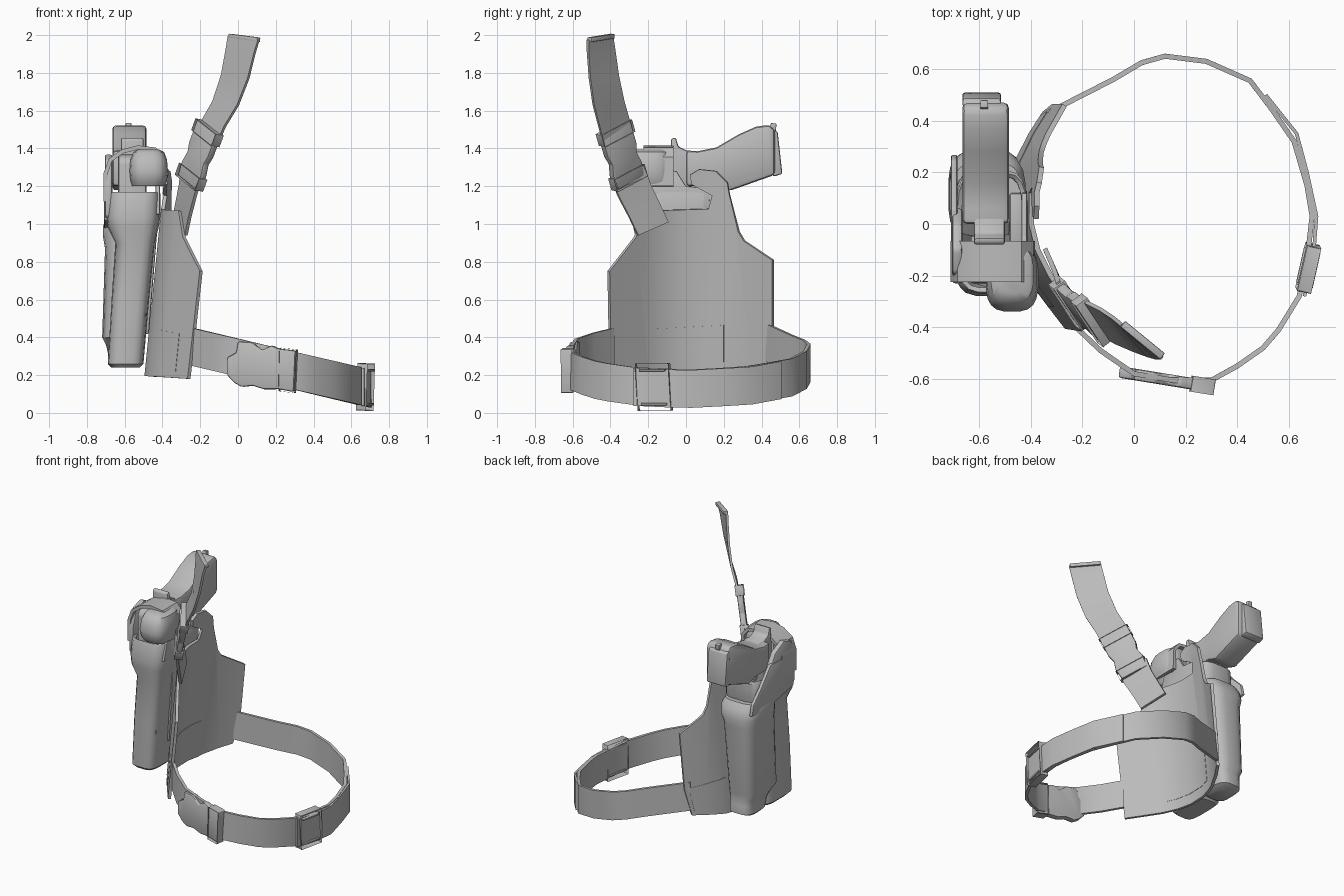
import bpy, bmesh, math
from mathutils import Vector

grey = bpy.data.materials.new("grey")
grey.diffuse_color = (0.5, 0.5, 0.5, 1)


def finish(name, bm, bevel=0, solid=0, offset=0):
    bmesh.ops.recalc_face_normals(bm, faces=bm.faces[:])
    me = bpy.data.meshes.new(name)
    bm.to_mesh(me)
    bm.free()
    me.materials.append(grey)
    ob = bpy.data.objects.new(name, me)
    bpy.context.collection.objects.link(ob)
    if solid:
        m = ob.modifiers.new("thickness", 'SOLIDIFY')
        m.thickness, m.offset = solid, offset
    if bevel:
        m = ob.modifiers.new("soft_edges", 'BEVEL')
        m.width, m.segments, m.limit_method = bevel, 2, 'ANGLE'
    return ob


def prism(name, outline, origin, u, v, thick, bevel=0.008, rim=0):
    """Extrude a 2D outline lying in the u/v plane; rim leaves only a frame."""
    o, u, v = Vector(origin), Vector(u), Vector(v)
    n = u.cross(v).normalized()
    bm = bmesh.new()
    f = bm.faces.new([bm.verts.new(o + u * a + v * b - n * thick / 2) for a, b in outline])
    if rim:
        bmesh.ops.inset_region(bm, faces=[f], thickness=rim, use_boundary=True,
                               use_even_offset=True)
        bmesh.ops.delete(bm, geom=[f], context='FACES')
    ext = bmesh.ops.extrude_face_region(bm, geom=bm.faces[:])
    bmesh.ops.translate(bm, vec=n * thick,
                        verts=[g for g in ext['geom'] if isinstance(g, bmesh.types.BMVert)])
    return finish(name, bm, bevel)


def side(name, outline, x, thick, bevel=0.01, lean=0.0):
    """Prism whose outline is given in y, z."""
    return prism(name, outline, (x, 0, 0), (0, 1, 0), (lean, 0, 1), thick, bevel)


def ribbon(name, rows, thick):
    """Strap through (centre, half-width vector) rows."""
    bm = bmesh.new()
    vs = [[bm.verts.new(Vector(c) + Vector(w) * s) for s in (-1, 1)] for c, w in rows]
    for a, b in zip(vs, vs[1:]):
        bm.faces.new((a[0], a[1], b[1], b[0]))
    return finish(name, bm, 0, thick)


def loft(name, rings, power, solid=0, n=20):
    """Rounded-box sections (z, x0, x1, y0, y1), closed at the first; solid makes an open shell."""
    bm, loops = bmesh.new(), []
    for z, x0, x1, y0, y1 in rings:
        loop = []
        for i in range(n):
            t = math.tau * (i + 0.5) / n
            c, s = math.cos(t), math.sin(t)
            px = math.copysign(abs(c) ** power, c)
            py = math.copysign(abs(s) ** power, s)
            loop.append(bm.verts.new(((x0 + x1) / 2 + px * (x1 - x0) / 2,
                                      (y0 + y1) / 2 + py * (y1 - y0) / 2, z)))
        loops.append(loop)
    for a, b in zip(loops, loops[1:]):
        for i in range(n):
            j = (i + 1) % n
            bm.faces.new((a[i], a[j], b[j], b[i]))
    bm.faces.new(loops[0])
    if not solid:
        bm.faces.new(loops[-1])
    return finish(name, bm, 0, solid, -1)


def box(w, h):
    return [(-w / 2, -h / 2), (w / 2, -h / 2), (w / 2, h / 2), (-w / 2, h / 2)]


# Curve of the leg panel: x for each y, leaning slightly with height
CURVE = [(-0.41, -0.195), (-0.3, -0.28), (-0.2, -0.355), (-0.1, -0.405), (0.0, -0.43),
         (0.12, -0.43), (0.24, -0.40), (0.35, -0.345), (0.46, -0.275)]


def panel_x(y, z):
    y = min(max(y, -0.41), 0.46)
    for (a, xa), (b, xb) in zip(CURVE, CURVE[1:]):
        if y <= b:
            return xa + (xb - xa) * (y - a) / (b - a) + 0.1 * (z - 0.75)


def sheet(name, outline, shift, thick):
    bm = bmesh.new()
    bm.faces.new([bm.verts.new((0, y, z)) for y, z in outline])
    for y, _ in CURVE[1:-1]:
        bmesh.ops.bisect_plane(bm, geom=bm.verts[:] + bm.edges[:] + bm.faces[:],
                               plane_co=(0, y, 0), plane_no=(0, 1, 0))
    for v in bm.verts:
        v.co.x = panel_x(v.co.y, v.co.z) + shift
    return finish(name, bm, 0, thick)


# Leg panel with stitched patches
sheet("leg_panel", [(-0.40, 0.18), (-0.41, 0.75), (-0.27, 0.93), (-0.22, 1.07), (0.12, 1.08),
                    (0.14, 1.15), (0.03, 1.21), (0.02, 1.26), (0.07, 1.29), (0.16, 1.28),
                    (0.22, 1.22), (0.23, 1.16), (0.28, 0.96), (0.31, 0.91), (0.46, 0.81),
                    (0.46, 0.42), (0.43, 0.24), (0.2, 0.2), (-0.2, 0.19)], 0, 0.02)
sheet("front_patch", [(-0.32, 0.22), (-0.32, 0.42), (-0.17, 0.44), (-0.17, 0.24)], -0.011, 0.006)
sheet("back_patch", [(0.42, 0.26), (0.44, 0.43), (0.2, 0.45), (0.2, 0.24)], -0.011, 0.006)
sheet("inner_patch", [(-0.16, 0.26), (0.2, 0.27), (0.2, 0.465), (-0.16, 0.445)], 0.010, 0.005)

# Leg belt, sloping down away from the panel
PATH = [(-0.335, 0.43), (-0.08, 0.56), (0.03, 0.625), (0.12, 0.65), (0.28, 0.63),
        (0.45, 0.555), (0.53, 0.45), (0.62, 0.32), (0.67, 0.15), (0.69, 0.03), (0.675, -0.1),
        (0.64, -0.28), (0.56, -0.41), (0.5, -0.48), (0.4, -0.55), (0.3, -0.605), (0.15, -0.605),
        (0.0, -0.58), (-0.13, -0.49), (-0.24, -0.385)]


def belt_row(x, y):
    return (x, y, 0.34 - 0.235 * (x + 0.2)), (0, 0, 0.1)


ribbon("leg_belt", [belt_row(x, y) for x, y in PATH], 0.02)
ribbon("belt_tail", [belt_row(x, y) for x, y in
                     [(0.51, 0.5), (0.63, 0.35), (0.67, 0.2), (0.707, 0.03), (0.697, -0.1),
                      (0.66, -0.28)]], 0.014)

# Belt slider: frame with cross bars
SU, SV = Vector((0.22, 0.975, 0)), Vector((0.03, -0.06, 1))
SO = Vector((0.675, -0.17, 0.137))
prism("belt_slider", box(0.18, 0.25), SO, SU, SV, 0.055, 0.008, 0.022)
for s in (-1, 1):
    prism("slider_bar", box(0.14, 0.012), SO + SV * 0.09 * s, SU, SV, 0.06, 0.003)

# Side release buckle on the belt
BU, BV = Vector((0.985, -0.16, -0.06)), Vector((0, 0, 1))
BO = (0.14, -0.605, 0.24)
prism("belt_buckle", [(-0.2, -0.05), (-0.16, -0.09), (-0.12, -0.11), (-0.06, -0.10),
                      (0.0, -0.115), (0.08, -0.11), (0.16, -0.12), (0.17, 0.10), (0.08, 0.105),
                      (0.04, 0.12), (-0.01, 0.09), (-0.06, 0.13), (-0.14, 0.13), (-0.15, 0.07),
                      (-0.2, 0.04)], BO, BU, BV, 0.045, 0.01)
prism("belt_buckle_frame", [(0.08, -0.12), (0.165, -0.125), (0.175, 0.105), (0.085, 0.11)],
      BO, BU, BV, 0.062, 0.005, 0.018)

# Hanging strap, upper and lower parts
ribbon("upper_strap", [((0.03, -0.455, 1.985), (0.08, -0.065, -0.01)),
                       ((0.015, -0.45, 1.92), (0.075, -0.07, -0.01)),
                       ((-0.015, -0.435, 1.78), (0.07, -0.075, -0.01)),
                       ((-0.065, -0.41, 1.64), (0.065, -0.08, -0.01)),
                       ((-0.13, -0.38, 1.53), (0.06, -0.08, -0.015)),
                       ((-0.18, -0.35, 1.42), (0.06, -0.08, -0.02))], 0.015)
prism("strap_end_fold", box(0.2, 0.025), (0.033, -0.45, 1.985), (0.77, -0.63, -0.1),
      (0.08, 0, 1), 0.03, 0.005)
ribbon("lower_strap", [((-0.245, -0.31, 1.28), (0.05, -0.085, -0.03)),
                       ((-0.265, -0.275, 1.18), (0.04, -0.085, -0.03)),
                       ((-0.29, -0.22, 1.07), (0.035, -0.08, -0.035)),
                       ((-0.31, -0.175, 0.975), (0.035, -0.08, -0.035))], 0.018)

# Buckle on the hanging strap
TV = Vector((0.34, -0.26, 0.92)).normalized()
TU = Vector((0.58, -0.8, -0.1))
TU = (TU - TV * TU.dot(TV)).normalized()
TO = (-0.205, -0.34, 1.365)
prism("strap_buckle", [(-0.09, -0.16), (0.09, -0.16), (0.1, -0.08), (0.085, -0.02), (0.1, 0.03),
                       (0.1, 0.16), (-0.1, 0.16), (-0.1, 0.03), (-0.085, -0.02), (-0.1, -0.08)],
      TO, TU, TV, 0.04, 0.008)
for name, d in (("strap_buckle_top_frame", 0.13), ("strap_buckle_bottom_frame", -0.13)):
    prism(name, box(0.21, 0.07), Vector(TO) + TV * d, TU, TV, 0.055, 0.005, 0.016)

# Holster body: tapering shell with a wider collar, and a deep rounded back
loft("holster_shell", [(0.24, -0.67, -0.52, -0.23, 0.05), (0.26, -0.69, -0.50, -0.25, 0.07),
                       (0.60, -0.67, -0.47, -0.26, 0.10), (0.90, -0.65, -0.44, -0.26, 0.12),
                       (0.98, -0.69, -0.42, -0.28, 0.19), (1.04, -0.70, -0.41, -0.28, 0.21),
                       (1.16, -0.69, -0.41, -0.27, 0.21), (1.17, -0.685, -0.415, -0.265, 0.20)],
     0.5, 0.02)
loft("holster_back_tube", [(0.24, -0.67, -0.54, 0.08, 0.24), (0.26, -0.69, -0.51, 0.05, 0.28),
                           (0.32, -0.69, -0.51, 0.03, 0.28), (0.36, -0.70, -0.50, 0.0, 0.27),
                           (0.40, -0.72, -0.495, -0.05, 0.28), (0.87, -0.705, -0.45, -0.05, 0.28),
                           (0.93, -0.715, -0.43, -0.05, 0.29), (0.99, -0.715, -0.42, -0.05, 0.27),
                           (1.03, -0.70, -0.44, 0.0, 0.24)], 0.6)
side("panel_mount", [(-0.1, 0.42), (0.1, 0.42), (0.12, 1.04), (-0.12, 1.04)],
     -0.535, 0.06, 0.01, 0.08)
side("inner_wall", [(-0.24, 1.05), (0.13, 1.05), (0.12, 1.19), (0.0, 1.2), (-0.05, 1.28),
                    (-0.12, 1.29), (-0.2, 1.2)], -0.425, 0.022, 0.006)
side("outer_wall", [(-0.2, 1.02), (0.1, 0.96), (0.27, 0.97), (0.25, 1.05), (0.16, 1.14),
                    (0.06, 1.26), (-0.2, 1.25)], -0.697, 0.025, 0.008)

# Retention hood: pivot plate, arched band and front cap
side("hood_outer_plate", [(-0.22, 1.04), (-0.12, 0.99), (0.0, 1.01), (0.06, 1.1), (0.06, 1.22),
                          (0.0, 1.32), (-0.1, 1.37), (-0.19, 1.34), (-0.23, 1.22)],
     -0.685, 0.04, 0.012)
ribbon("hood_band", [((x, -0.145, z), (0, 0.08, 0)) for x, z in
                     [(-0.70, 1.12), (-0.70, 1.27), (-0.675, 1.34), (-0.61, 1.385),
                      (-0.53, 1.405), (-0.44, 1.395), (-0.40, 1.35), (-0.395, 1.2)]], 0.022)
loft("hood_front_cap", [(1.395, -0.53, -0.42, -0.27, -0.1), (1.38, -0.555, -0.39, -0.3, -0.09),
                        (1.34, -0.57, -0.375, -0.325, -0.08), (1.28, -0.575, -0.37, -0.34, -0.08),
                        (1.23, -0.57, -0.375, -0.33, -0.08), (1.2, -0.56, -0.39, -0.31, -0.08)],
     0.65, 0.018)

# Sidearm: slide, frame, grip, guard
side("slide", [(-0.23, 0.5), (-0.08, 0.5), (-0.08, 1.37), (-0.2, 1.36), (-0.23, 1.33)],
     -0.56, 0.15, 0.015)
side("frame", [(-0.09, 0.6), (0.0, 0.6), (0.02, 1.2), (0.1, 1.22), (0.12, 1.38), (0.0, 1.39),
               (-0.04, 1.41), (-0.055, 1.46), (-0.08, 1.45), (-0.08, 1.36)], -0.56, 0.12, 0.01)
side("grip", [(0.0, 1.2), (0.16, 1.2), (0.23, 1.175), (0.47, 1.26), (0.47, 1.50), (0.44, 1.525),
              (0.37, 1.515), (0.28, 1.475), (0.16, 1.405), (0.06, 1.385), (0.0, 1.39)],
     -0.575, 0.18, 0.04)
side("magazine_base", [(0.46, 1.25), (0.51, 1.265), (0.485, 1.49), (0.455, 1.5)],
     -0.59, 0.15, 0.01)
side("grip_loop", [(0.44, 1.5), (0.475, 1.49), (0.48, 1.53), (0.45, 1.535)], -0.58, 0.03, 0.004)
prism("trigger_guard", [(0.0, 0.98), (0.13, 1.0), (0.17, 1.06), (0.17, 1.22), (0.0, 1.22)],
      (-0.56, 0, 0), (0, 1, 0), (0, 0, 1), 0.06, 0.005, 0.022)
side("trigger", [(0.02, 1.12), (0.08, 1.09), (0.07, 1.12), (0.02, 1.16)], -0.56, 0.03, 0.003)

# Apply thickness and bevels, then smooth with sharp edges kept
for ob in bpy.context.collection.objects:
    ob.select_set(True)
    bpy.context.view_layer.objects.active = ob
bpy.ops.object.convert(target='MESH')
bpy.ops.object.shade_smooth_by_angle(angle=math.radians(35))
